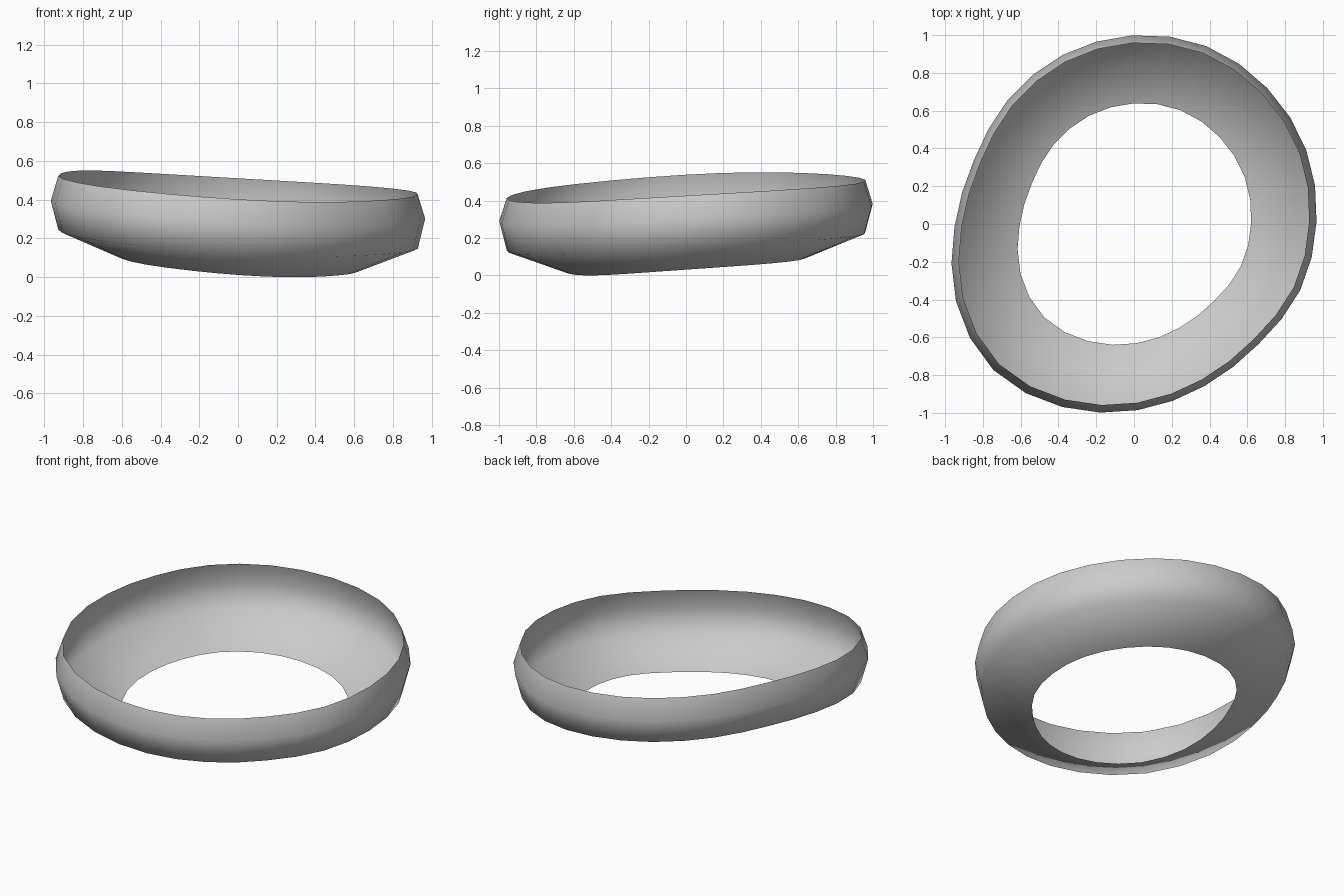
import bpy, bmesh
from math import cos, radians, pi, sin

if "Cube" in bpy.data.objects:
    bpy.data.objects.remove(bpy.data.objects["Cube"])

# Outline radius of the widest ring every 22.5 degrees, from +x counter-clockwise
RADII = [0.961, 0.988, 1.005, 1.016, 1.0, 0.975, 0.942, 0.918,
         0.956, 1.032, 1.076, 1.041, 0.984, 0.932, 0.911, 0.942]

# Section from the bottom opening to the rim: outline scale, height, warp amount
RINGS = [(0.64, 0.068, 0.80), (0.96, 0.192, 1.0), (1.0, 0.345, 0.95), (0.96, 0.472, 1.0)]
SIDES = 32


def radius(i):
    """Outline radius at side i, with cubic midpoints between the listed radii."""
    k, n = i // 2, len(RADII)
    if i % 2 == 0:
        return RADII[k]
    a, b, c, d = (RADII[(k + j) % n] for j in (-1, 0, 1, 2))
    return (9 * (b + c) - a - d) / 16


def warp(t):
    """Tilt of the ring with a slight bend."""
    return 0.078 * cos(t - radians(136)) + 0.013 * cos(2 * t)


# Open bowl-shaped band
bm = bmesh.new()
loops = []
for scale, height, amount in RINGS:
    loop = []
    for i in range(SIDES):
        t = 2 * pi * i / SIDES + radians(0.8)
        r = radius(i) * scale
        loop.append(bm.verts.new((r * cos(t), r * sin(t), height + amount * warp(t))))
    loops.append(loop)
for low, high in zip(loops, loops[1:]):
    for i in range(SIDES):
        j = (i + 1) % SIDES
        face = bm.faces.new((low[i], low[j], high[j], high[i]))
        face.smooth = True

# Stand on the ground and centre
for axis in range(3):
    values = [v.co[axis] for v in bm.verts]
    shift = min(values) if axis == 2 else (min(values) + max(values)) / 2
    for v in bm.verts:
        v.co[axis] -= shift

mesh = bpy.data.meshes.new("open_band")
bm.to_mesh(mesh)
bm.free()
band = bpy.data.objects.new("open_band", mesh)
bpy.context.collection.objects.link(band)
